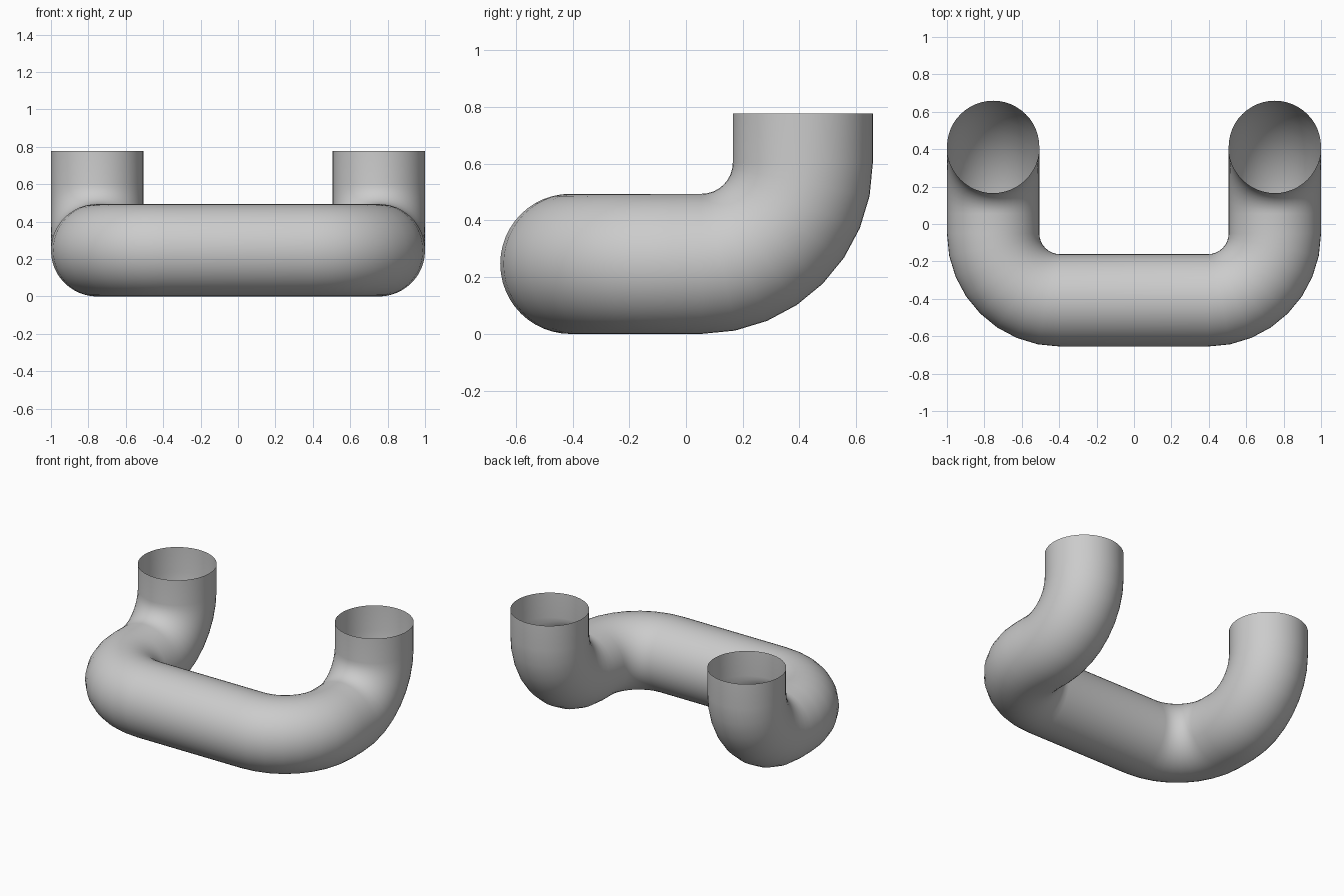
import bpy, bmesh, math
from mathutils import Vector

cube = bpy.data.objects.get("Cube")
if cube:
    bpy.data.objects.remove(cube, do_unlink=True)

R = 0.247        # pipe radius
BEND = 0.357     # centreline radius of every elbow
TOP = 0.777      # height of the open ends
SIDES = 48
STEPS = 8        # segments in each elbow

grey = bpy.data.materials.new("light grey")
grey.use_nodes = True
colour = (0.6, 0.6, 0.6, 1)
grey.diffuse_color = colour
grey.node_tree.nodes["Principled BSDF"].inputs["Base Color"].default_value = colour


def elbow(corner, d_in, d_out):
    """Points and tangents of a quarter bend rounding off a corner."""
    d_in, d_out = Vector(d_in), Vector(d_out)
    centre = Vector(corner) + BEND * (d_out - d_in)
    for i in range(STEPS + 1):
        a = math.pi / 2 * i / STEPS
        yield (centre + BEND * (d_in * math.sin(a) - d_out * math.cos(a)),
               d_in * math.cos(a) + d_out * math.sin(a))


# Centreline: down, forward, across, back, up
X, Y, BACK, Z = 1 - R, -0.408, 0.412, R
down, up = (0, 0, -1), (0, 0, 1)
front, back, across = (0, -1, 0), (0, 1, 0), (1, 0, 0)
path = [(Vector((-X, BACK, TOP)), Vector(down))]
for bend in (((-X, BACK, Z), down, front), ((-X, Y, Z), front, across),
             ((X, Y, Z), across, back), ((X, BACK, Z), back, up)):
    path.extend(elbow(*bend))
path.append((Vector((X, BACK, TOP)), Vector(up)))

# Sweep an open tube along the centreline
bm = bmesh.new()
rings = []
side, last = Vector((1, 0, 0)), path[0][1]
for point, tangent in path:
    side = last.rotation_difference(tangent) @ side
    last = tangent
    other = tangent.cross(side)
    ring = []
    for k in range(SIDES):
        a = math.tau * k / SIDES
        ring.append(bm.verts.new(point + R * (side * math.cos(a) + other * math.sin(a))))
    rings.append(ring)
for r0, r1 in zip(rings, rings[1:]):
    for k in range(SIDES):
        n = (k + 1) % SIDES
        bm.faces.new((r0[k], r0[n], r1[n], r1[k])).smooth = True

mesh = bpy.data.meshes.new("bent_pipe")
bm.to_mesh(mesh)
bm.free()
mesh.materials.append(grey)
pipe = bpy.data.objects.new("bent_pipe", mesh)
bpy.context.collection.objects.link(pipe)
